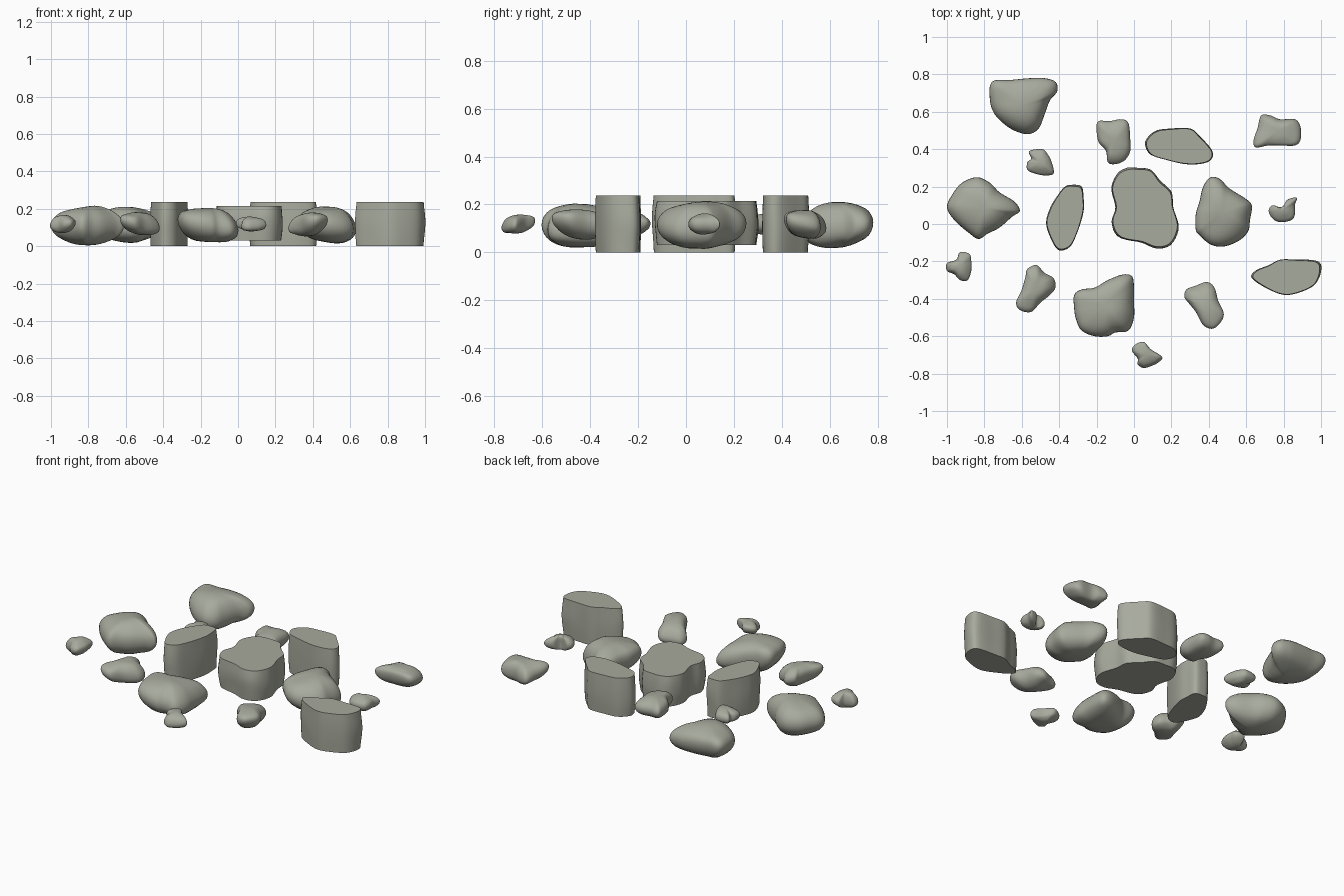
import bpy, bmesh, math
from mathutils import Vector, noise

if "Cube" in bpy.data.objects:
    bpy.data.objects.remove(bpy.data.objects["Cube"])

stone = bpy.data.materials.new("grey_green_stone")
stone.diffuse_color = (0.39, 0.405, 0.34, 1)
stone.use_nodes = True
stone.node_tree.nodes["Principled BSDF"].inputs["Base Color"].default_value = stone.diffuse_color
N = 64


def outline(pts):
    """Closed Catmull-Rom curve through points in hundredths, N even steps by angle of travel."""
    p = [Vector((x, y)) / 100 for x, y in pts]
    n, dense = len(p), []
    for i in range(n):
        a, b, c, d = p[i - 1], p[i], p[(i + 1) % n], p[(i + 2) % n]
        for k in range(16):
            t = k / 16
            dense.append(0.5 * (2 * b + (c - a) * t + (2 * a - 5 * b + 4 * c - d) * t * t
                                + (3 * b - a - 3 * c + d) * t ** 3))
    return [dense[int(i * len(dense) / N)] for i in range(N)]


def centre(o):
    return Vector(((min(q.x for q in o) + max(q.x for q in o)) / 2,
                   (min(q.y for q in o) + max(q.y for q in o)) / 2))


def finish(name, rings, poles=None):
    """Skin rings of points; close with poles (pebbles) or flat caps (slabs)."""
    bm = bmesh.new()
    vs = [[bm.verts.new(c) for c in r] for r in rings]
    for a, b in zip(vs, vs[1:]):
        for i in range(N):
            j = (i + 1) % N
            bm.faces.new((a[i], a[j], b[j], b[i]))
    if poles:
        for ring, co in ((vs[0], poles[0]), (vs[-1], poles[1])):
            v = bm.verts.new(co)
            for i in range(N):
                bm.faces.new((v, ring[i], ring[(i + 1) % N]))
    else:
        bm.faces.new(vs[0])
        bm.faces.new(vs[-1])
    bmesh.ops.recalc_face_normals(bm, faces=bm.faces)
    me = bpy.data.meshes.new(name)
    bm.to_mesh(me)
    bm.free()
    me.materials.append(stone)
    me.shade_smooth()
    me.set_sharp_from_angle(angle=math.radians(45))
    bpy.context.collection.objects.link(bpy.data.objects.new(name, me))


def pebble(name, z0, z1, sx, sy, pts):
    """Rounded stone between z0 and z1, tilted by slopes sx and sy."""
    o = outline(pts)
    c = centre(o)
    mean = sum((q - c).length for q in o) / N
    mid, half = (z0 + z1) / 2, (z1 - z0) / 2

    def place(xy, h):
        d = xy - c
        bump = 0.012 * noise.noise(Vector((xy.x * 6, xy.y * 6, h * 2)))
        edge = 1 - abs(h) ** 2
        return (xy.x, xy.y, mid + half * h + (sx * d.x + sy * d.y) * (0.35 + 0.65 * edge)
                + bump * (1 - edge))

    rings, steps = [], 18
    for k in range(1, steps):
        a = -math.pi / 2 + math.pi * k / steps
        s, h = math.cos(a) ** 0.88, math.copysign(abs(math.sin(a)) ** 0.95, a)
        w = 0.55 * (1 - s)          # outline softens to a circle near the poles
        rings.append([place(c + (q - c) * s * (1 - w + w * mean / (q - c).length), h) for q in o])
    finish(name, rings, (place(c, -1), place(c, 1)))


def slab(name, z0, z1, pts):
    """Flat-cut stone with slightly bulging sides."""
    o = outline(pts)
    c = centre(o)
    rings = []
    for k in range(9):
        t = k / 8
        s = 0.96 + 0.04 * math.sin(math.pi * t)
        rings.append([])
        for q in o:
            u = s + 0.02 * noise.noise(Vector((q.x * 7, q.y * 7, t * 2)))
            p = c + (q - c) * u
            rings[-1].append((p.x, p.y, z0 + (z1 - z0) * t))
    finish(name, rings)


# flat-cut slabs
slab("centre_slab", 0.03, 0.215, [(2, 30), (9, 29), (14, 23), (20, 17), (21, 9), (24, -2), (20, -11), (12, -13),
     (4, -10), (-8, -7), (-12, 1), (-10, 9), (-12, 19), (-9, 27), (-4, 30)])
slab("left_slab", 0, 0.237, [(-33, 21), (-28, 20), (-27, 14), (-27, 7), (-30, -4), (-34, -12), (-40, -14),
     (-44, -9), (-47, 0), (-45, 8), (-41, 15), (-37, 20)])
slab("back_slab", 0, 0.237, [(7, 46), (12, 50), (20, 51), (30, 51), (35, 47), (42, 39), (41, 34), (35, 32),
     (27, 32), (18, 34), (9, 37), (6, 42)])
slab("right_slab", 0, 0.237, [(78, -19), (86, -19), (98, -20), (100, -25), (97, -32), (90, -36), (81, -38),
     (72, -35), (63, -29), (65, -25), (72, -22)])

# large rounded stones
pebble("back_left_boulder", 0.02, 0.205, -0.08, 0.12, [(-76, 76), (-66, 77), (-55, 78), (-48, 78), (-42, 76),
       (-41, 71), (-45, 66), (-48, 58), (-51, 51), (-57, 48), (-66, 51), (-74, 58), (-77, 66)])
pebble("left_boulder", 0.01, 0.21, 0, 0, [(-100, 9), (-97, 16), (-92, 22), (-84, 25), (-77, 22), (-72, 17),
       (-64, 12), (-61, 7), (-65, 4), (-72, -2), (-78, -5), (-83, -8), (-88, -5), (-96, 2)])
pebble("front_boulder", 0.02, 0.205, -0.18, 0, [(-32, -45), (-32, -38), (-28, -35), (-21, -34), (-14, -30),
       (-6, -27), (-1, -28), (0, -34), (0, -42), (0, -50), (-3, -57), (-10, -58), (-14, -60), (-21, -60),
       (-28, -57), (-31, -51)])
pebble("right_boulder", 0.015, 0.21, -0.15, 0, [(41, 25), (46, 24), (51, 19), (59, 14), (63, 10), (62, 2),
       (61, -4), (56, -9), (48, -12), (41, -11), (35, -6), (33, -3), (33, 5), (35, 12), (37, 20)])

# medium stones
pebble("back_stone", 0.06, 0.18, 0, 0, [(-19, 55), (-13, 55), (-7, 56), (-3, 54), (-2, 45), (-2, 39), (-5, 34),
       (-10, 32), (-14, 33), (-15, 39), (-19, 44), (-20, 51)])
pebble("back_right_stone", 0.06, 0.18, 0, -0.22, [(68, 58), (73, 58), (78, 56), (86, 56), (89, 52), (89, 45),
       (86, 42), (78, 42), (72, 42), (65, 41), (64, 45), (66, 51)])
pebble("front_left_stone", 0.06, 0.18, -0.22, 0, [(-57, -24), (-52, -22), (-48, -26), (-43, -29), (-42, -34),
       (-45, -38), (-50, -42), (-55, -47), (-61, -46), (-63, -42), (-60, -35), (-58, -28)])
pebble("front_right_stone", 0.06, 0.175, 0.15, -0.15, [(28, -35), (33, -33), (39, -31), (43, -34), (45, -41),
       (48, -48), (46, -53), (42, -56), (37, -54), (33, -47), (29, -42), (27, -39)])

# small stones
pebble("back_left_pebble", 0.075, 0.16, 0, 0, [(-56, 39), (-49, 40), (-46, 37), (-44, 33), (-43, 27), (-48, 26),
       (-53, 27), (-57, 29), (-57, 33), (-55, 35)])
pebble("right_pebble", 0.075, 0.16, 0, 0, [(87, 14), (86, 10), (86, 5), (84, 2), (78, 1), (74, 3), (72, 7),
       (74, 10), (79, 9), (82, 13)])
pebble("left_pebble", 0.075, 0.16, 0.12, 0, [(-93, -15), (-88, -16), (-87, -20), (-87, -25), (-89, -30),
       (-93, -30), (-96, -27), (-100, -25), (-100, -21), (-95, -19)])
pebble("front_pebble", 0.078, 0.157, 0, 0.22, [(0, -65), (5, -63), (9, -67), (15, -71), (13, -74), (9, -76),
       (5, -77), (2, -75), (2, -72), (-1, -68)])
